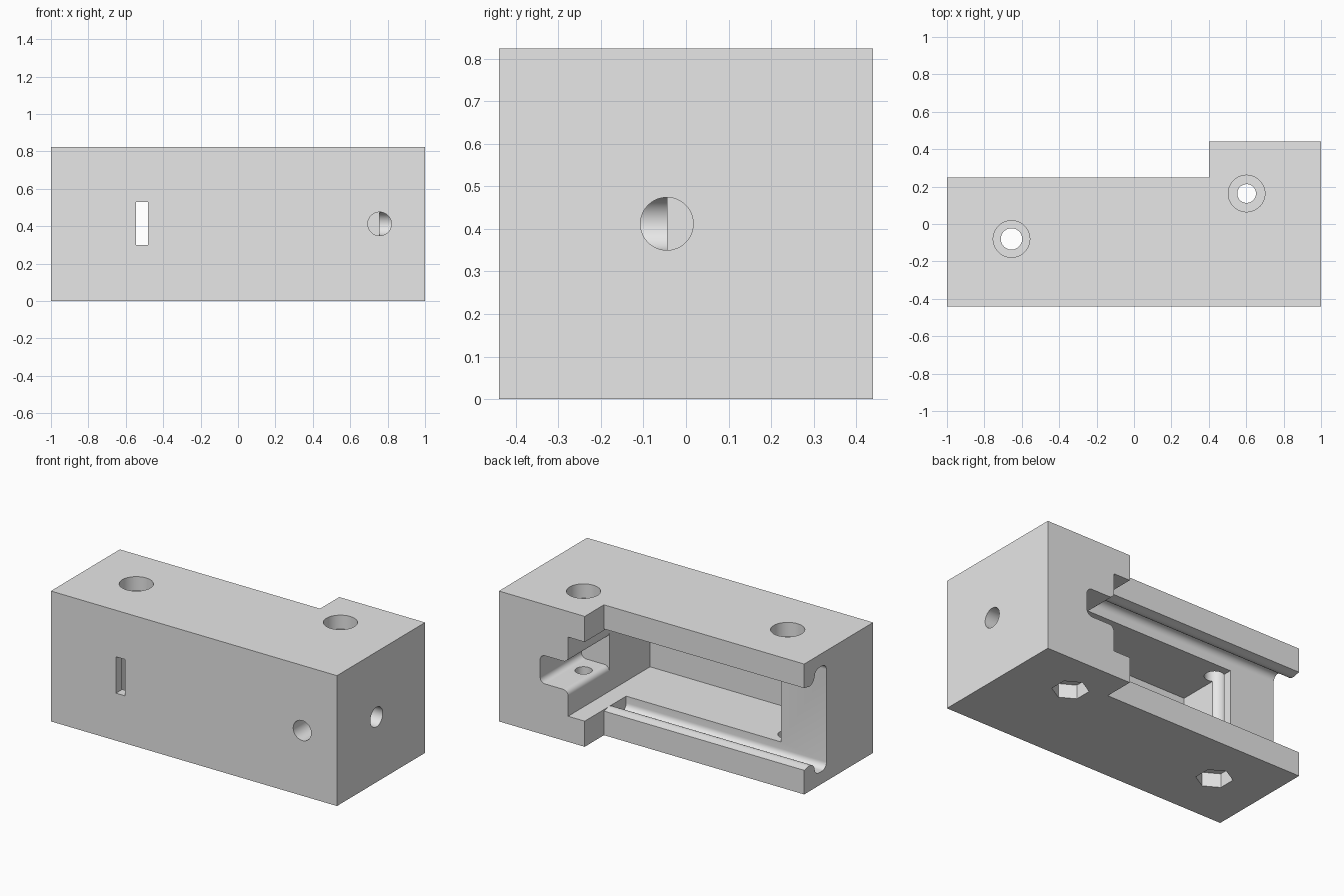
import bpy, bmesh, math
from mathutils import Vector

cube = bpy.data.objects.get("Cube")
if cube:
    bpy.data.objects.remove(cube, do_unlink=True)

H = 0.824          # body height
MID = H / 2        # everything inside mirrors about mid height

grey = bpy.data.materials.new("plain grey")
grey.use_nodes = True
grey.diffuse_color = (0.8, 0.8, 0.8, 1)
grey.node_tree.nodes["Principled BSDF"].inputs["Base Color"].default_value = (0.8, 0.8, 0.8, 1)


def prism(name, outline, axis, lo, hi):
    """Extrude a 2D outline along x, y or z; outline uses the other two axes in order."""
    def place(p, t):
        c = list(p)
        c.insert("xyz".index(axis), t)
        return Vector(c)
    bm = bmesh.new()
    face = bm.faces.new([bm.verts.new(place(p, lo)) for p in outline])
    top = bmesh.ops.extrude_face_region(bm, geom=[face])["geom"]
    shift = place((0, 0), hi - lo)
    bmesh.ops.translate(bm, vec=shift, verts=[v for v in top if isinstance(v, bmesh.types.BMVert)])
    bmesh.ops.recalc_face_normals(bm, faces=bm.faces)
    mesh = bpy.data.meshes.new(name)
    bm.to_mesh(mesh)
    bm.free()
    ob = bpy.data.objects.new(name, mesh)
    mesh.materials.append(grey)
    bpy.context.collection.objects.link(ob)
    return ob


def arc(cx, cy, r, start, end, n=8):
    angles = [math.radians(start + (end - start) * i / n) for i in range(n + 1)]
    return [(cx + r * math.cos(a), cy + r * math.sin(a)) for a in angles]


def ring(cx, cy, r, n=48, start=0):
    return arc(cx, cy, r, start, start + 360, n)[:-1]


def mirrored(half):
    """Close a lower half outline by mirroring it about mid height."""
    return half + [(u, H - v) for u, v in reversed(half)]


# L-shaped body
body = prism("housing_body", [(-1, -0.44), (1, -0.44), (1, 0.44), (0.4, 0.44),
                              (0.4, 0.248), (-1, 0.248)], "z", 0, H)

cutters = []


def cut(name, outline, axis, lo, hi):
    cutters.append(prism(name, outline, axis, lo, hi))


# Inner pocket, continuing into the rear mouth of the tall block
cut("pocket_cutter", [(-0.684, -0.378), (0.516, -0.378), (0.516, 0.5), (0.395, 0.5),
                      (0.395, 0.1), (-0.684, 0.1)], "z", 0.162, H - 0.162)

# Rail channel with rounded lips and grooves, open at the end
rail = ([(0.3, 0.152), (0.25, 0.152)] + arc(0.195, 0.11, 0.052, 70, 180)
        + arc(0.103, 0.12, 0.04, 0, -90) + arc(0.066, 0.12, 0.04, -90, -180))
cut("rail_cutter", mirrored(rail), "x", -1.1, 0.4)

# Narrow slot with rounded corners
slot = [(0.45, 0.288)] + arc(0.551, 0.288, 0.035, 180, 90) + arc(0.677, 0.358, 0.035, -90, 0)
cut("slot_cutter", mirrored(slot), "y", 0.028, 0.5)

# Slit in the front wall
cut("slit_cutter", [(-0.545, 0.3), (-0.482, 0.3), (-0.482, 0.53), (-0.545, 0.53)],
    "y", -0.5, -0.3)

# Bolt holes with round counterbores on top and hexagon recesses below
for side, x, y, r in (("right", -0.655, -0.08, 0.057), ("left", 0.602, 0.163, 0.05)):
    cut(side + "_bolt_cutter", ring(x, y, r), "z", -0.1, H + 0.1)
    cut(side + "_counterbore_cutter", ring(x, y, 0.098), "z", H - 0.088, H + 0.1)
    cut(side + "_hex_cutter", ring(x, y, 0.106, 6, 30), "z", -0.1, 0.088)

# Cable bores that meet inside the block
cut("front_bore_cutter", ring(0.757, MID, 0.063), "y", -0.5, -0.045)
cut("side_bore_cutter", ring(-0.045, MID, 0.062), "x", 0.757, 1.1)

# Apply the cuts and discard the cutters
for cutter in cutters:
    mod = body.modifiers.new(cutter.name, "BOOLEAN")
    mod.operation = "DIFFERENCE"
    mod.solver = "EXACT"
    mod.object = cutter
    cutter.hide_render = True
bpy.context.view_layer.update()
result = bpy.data.meshes.new_from_object(body.evaluated_get(bpy.context.evaluated_depsgraph_get()))
body.modifiers.clear()
body.data = result
body.data.materials.clear()
body.data.materials.append(grey)
for poly in body.data.polygons:
    poly.material_index = 0
for cutter in cutters:
    bpy.data.objects.remove(cutter, do_unlink=True)

bpy.ops.object.select_all(action="DESELECT")
body.select_set(True)
bpy.context.view_layer.objects.active = body
bpy.ops.object.shade_smooth_by_angle(angle=math.radians(30))
